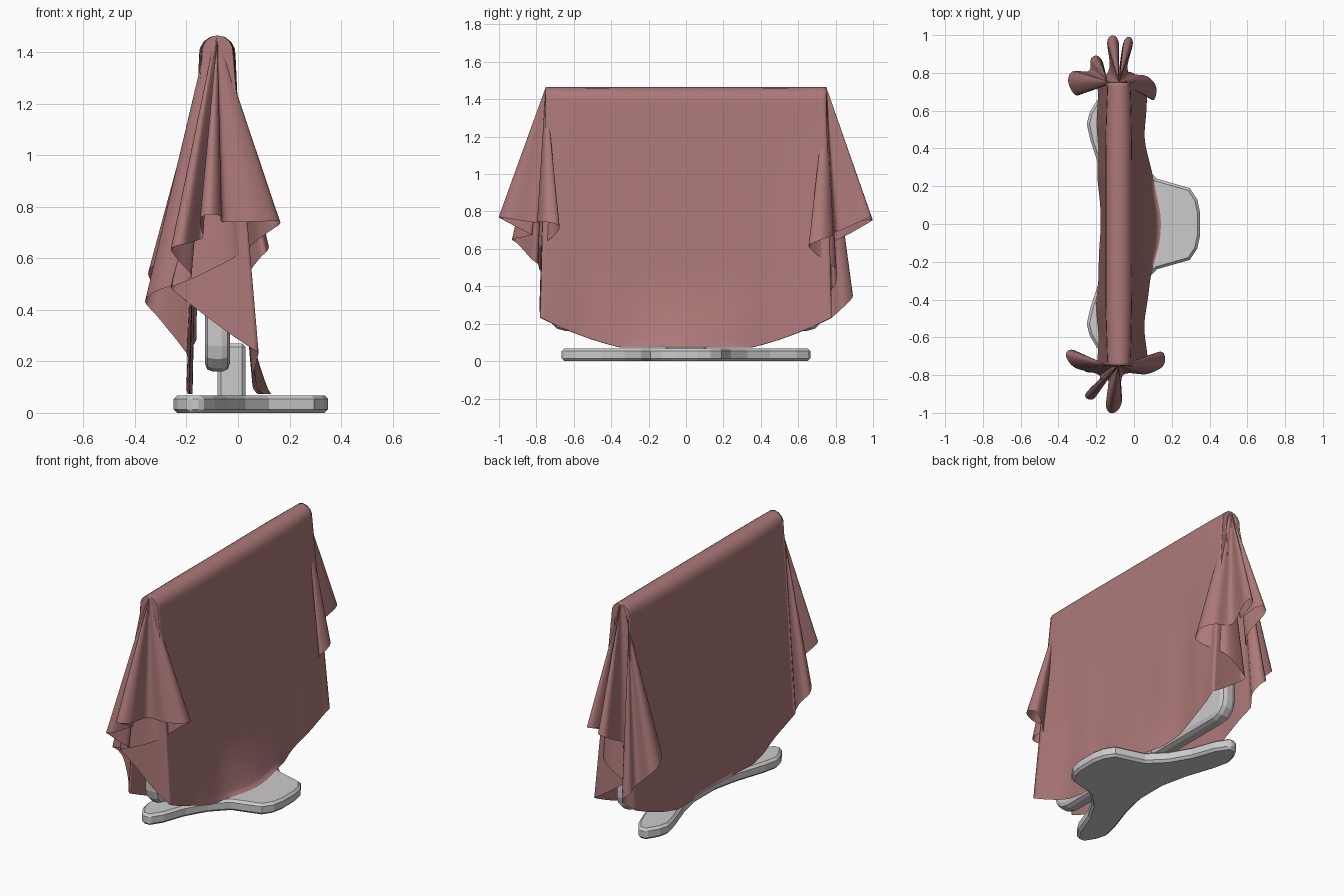
import bpy, bmesh, math
from mathutils import Vector

if "Cube" in bpy.data.objects:
    bpy.data.objects.remove(bpy.data.objects["Cube"])

R, END, CX, TOP = 1.475, 0.75, -0.08, 1.465            # round cloth laid over a ridge
K_LEFT, K_RIGHT, K_OUT = -0.05, 0.085, 0.025           # slopes at the ridge ends
W_MID, W_END = 0.07, 0.06                              # ridge rounding


def mesh_object(name, bm):
    bmesh.ops.recalc_face_normals(bm, faces=bm.faces)
    me = bpy.data.meshes.new(name)
    bm.to_mesh(me)
    bm.free()
    ob = bpy.data.objects.new(name, me)
    bpy.context.collection.objects.link(ob)
    return ob


def bevel(ob, width, segments):
    m = ob.modifiers.new("bevel", "BEVEL")
    m.width, m.segments = width, segments
    m.limit_method, m.angle_limit = "ANGLE", math.radians(50)


def round_over(t, w):
    """Sideways offset and drop of cloth bending over the rounded ridge."""
    arc = w * math.pi / 2
    a = min(t / arc, 1) * math.pi / 2
    return w * math.sin(a), w * (1 - math.cos(a)), max(t - arc, 0)


def smooth_path(ctrl, n):
    """Catmull-Rom curve through ctrl, resampled evenly by length."""
    p = [Vector(c) for c in ctrl]
    p = [2 * p[0] - p[1]] + p + [2 * p[-1] - p[-2]]
    dense = []
    for i in range(1, len(p) - 2):
        a, b, c, d = p[i - 1:i + 3]
        for j in range(24):
            t = j / 24
            dense.append(0.5 * (2 * b + (c - a) * t + (2 * a - 5 * b + 4 * c - d) * t * t
                                + (3 * b - a - 3 * c + d) * t ** 3))
    dense.append(p[-2])
    dist = [0]
    for a, b in zip(dense, dense[1:]):
        dist.append(dist[-1] + (b - a).length)
    out, k = [], 0
    for i in range(n + 1):
        target = dist[-1] * i / n
        while k < len(dist) - 2 and dist[k + 1] < target:
            k += 1
        f = (target - dist[k]) / max(dist[k + 1] - dist[k], 1e-9)
        out.append(dense[k].lerp(dense[k + 1], f))
    return out


def side_point(s, f):
    """Cloth hanging over the long sides; f runs -1..1 across the ridge."""
    t = abs(f) * math.sqrt(R * R - s * s)
    sign = 1 if f > 0 else -1
    e = (s / END) ** 4
    if sign > 0:
        k = 0.042 * (1 - e) + K_RIGHT * e
        flare = 0.085 * max(0, (t - 1.0) / 0.45) ** 2 * math.exp(-(s / 0.34) ** 2)
    else:
        k = -0.02 * (1 - e) + K_LEFT * e
        flare = -0.012 * t * math.sin(math.pi * min(abs(s) / END, 1)) ** 2
    off, d0, rest = round_over(t, W_MID * (1 - e) + W_END * e)
    wave = 0.005 * t * math.cos(s * 19 + sign) * (1 - e) * min(1, abs(s) * 2)
    out = math.copysign(K_OUT * e, s)
    z = TOP - d0 - rest * math.sqrt(1 - k * k - out * out)
    return (CX + sign * off + k * rest + flare + wave, s + out * rest, max(z, 0.073))


def grid(bm, pts):
    vs = [[bm.verts.new(p) for p in row] for row in pts]
    for r0, r1 in zip(vs, vs[1:]):
        for i in range(len(r0) - 1):
            bm.faces.new((r0[i], r0[i + 1], r1[i + 1], r1[i]))


def end_fan(bm, sign, folds, n=180, m=48):
    """Half disc beyond a ridge end, gathered into a cone of folds."""
    rows = []
    for i, h in enumerate(smooth_path(folds, n)):
        phi = math.pi * (i / n - 0.5)
        length = -END * math.cos(phi) + math.sqrt(R * R - (END * math.sin(phi)) ** 2)
        v = math.sqrt(1 - h.length_squared)
        side = math.copysign(abs(math.sin(phi)) ** 6, phi)
        row = []
        for j in range(m + 1):
            r = length * j / m
            off, d0, rest = round_over(r, W_END)
            u = abs(side)
            run = rest * u + r * (1 - u)
            row.append((CX + side * off + h.x * run, sign * (END + h.y * run),
                        TOP - d0 * u - run * v))
        rows.append(row)
    grid(bm, rows)


# draped round cloth; fold paths are (sideways, outward) slopes of each end cone
FRONT = [(K_LEFT, K_OUT), (-0.10, -0.03), (-0.18, -0.08), (-0.23, -0.06), (-0.20, 0.01), (-0.08, 0.06),
         (-0.16, 0.14), (-0.20, 0.19), (-0.15, 0.21), (-0.07, 0.09), (-0.09, 0.29), (-0.04, 0.34),
         (0.02, 0.27), (0.03, 0.07), (0.20, 0.06), (0.31, 0.0), (0.30, -0.09), (0.21, -0.07),
         (0.06, 0.04), (-0.17, 0.04), (-0.23, 0.03), (-0.15, 0.02), (0.0, 0.03), (K_RIGHT, K_OUT)]
BACK = [(K_LEFT, K_OUT), (-0.02, 0.08), (-0.05, 0.13), (-0.09, 0.12), (-0.11, 0.06), (-0.22, 0.06),
        (-0.26, 0.0), (-0.23, -0.08), (-0.16, -0.02), (-0.06, 0.08), (-0.08, 0.28), (-0.04, 0.33),
        (0.0, 0.28), (0.0, 0.10), (0.03, 0.28), (0.07, 0.33), (0.10, 0.28), (0.06, 0.08), (0.18, 0.04),
        (0.23, -0.03), (0.20, -0.11), (0.14, -0.06), (0.05, 0.05), (-0.09, 0.05), (-0.11, 0.03),
        (-0.03, 0.025), (K_RIGHT, K_OUT)]
bm = bmesh.new()
grid(bm, [[side_point(END * (i / 40 - 1), j / 48 - 1) for j in range(97)] for i in range(81)])
end_fan(bm, -1, FRONT)
end_fan(bm, 1, BACK)
bmesh.ops.remove_doubles(bm, verts=bm.verts, dist=0.0004)
for f in bm.faces:
    f.smooth = True
cloth = mesh_object("draped_cloth", bm)
mat = bpy.data.materials.new("dusty_red")
mat.diffuse_color = (0.42, 0.19, 0.19, 1)
mat.use_nodes = True
mat.node_tree.nodes["Principled BSDF"].inputs["Base Color"].default_value = mat.diffuse_color
cloth.data.materials.append(mat)

# three-lobed foot plate
half = [(0.35, 0.06), (0.335, 0.13), (0.295, 0.19), (0.12, 0.24), (0.03, 0.33), (-0.04, 0.45),
        (-0.09, 0.59), (-0.14, 0.665), (-0.19, 0.665), (-0.235, 0.59), (-0.25, 0.53),
        (-0.23, 0.44), (-0.17, 0.26), (-0.135, 0.1)]
outline = half + [(x, -y) for x, y in reversed(half)]
bm = bmesh.new()
face = bm.faces.new([bm.verts.new((x, y, 0.0)) for x, y in outline])
ext = bmesh.ops.extrude_face_region(bm, geom=[face])
bmesh.ops.translate(bm, vec=(0, 0, 0.068), verts=[g for g in ext["geom"] if isinstance(g, bmesh.types.BMVert)])
bevel(mesh_object("foot_plate", bm), 0.014, 1)


def box(name, size, loc, width, segments, corner=0):
    bm = bmesh.new()
    bmesh.ops.create_cube(bm, size=1)
    bmesh.ops.scale(bm, vec=size, verts=bm.verts)
    bmesh.ops.translate(bm, vec=loc, verts=bm.verts)
    if corner:   # round the outline seen from the side
        edges = [e for e in bm.edges if abs(e.verts[0].co.x - e.verts[1].co.x) > 0.01]
        bmesh.ops.bevel(bm, geom=edges, offset=corner, segments=3, profile=0.5, affect="EDGES")
    bevel(mesh_object(name, bm), width, segments)


# neck and the flat panel hidden under the cloth
box("stand_neck", (0.11, 0.22, 0.22), (-0.025, 0, 0.16), 0.015, 1)
box("screen_panel", (0.096, 1.48, 1.24), (-0.08, 0, 0.78), 0.03, 2, 0.1)
